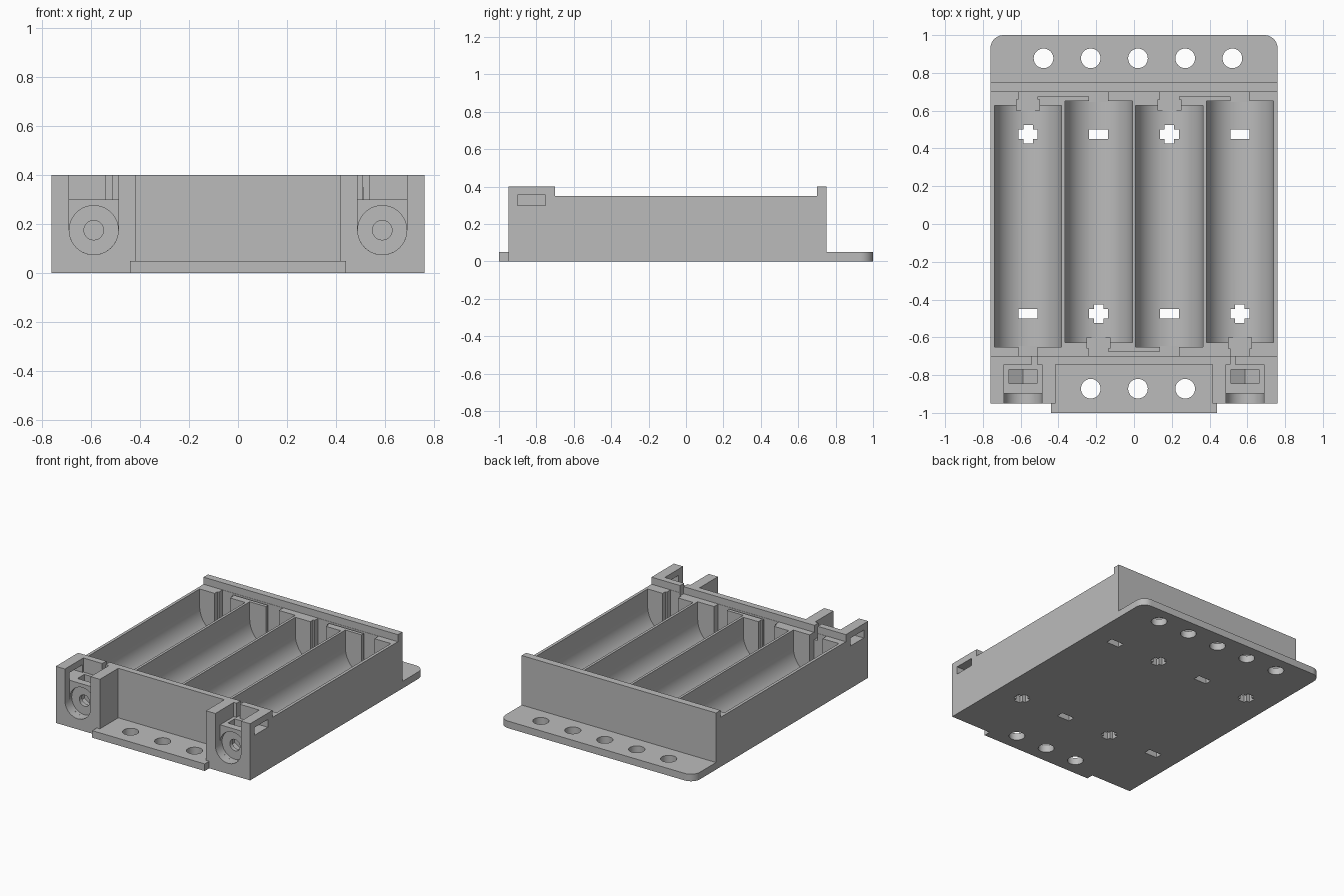
import bpy, bmesh
from math import sin, cos, pi, radians
from mathutils import Vector

cube = bpy.data.objects.get("Cube")
if cube:
    bpy.data.objects.remove(cube, do_unlink=True)

grey = bpy.data.materials.new("matte grey plastic")
grey.use_nodes = True
COLOUR = (0.5, 0.5, 0.5, 1)
grey.diffuse_color = COLOUR
grey.node_tree.nodes["Principled BSDF"].inputs["Base Color"].default_value = COLOUR


def prism(name, profile, axis, lo, hi):
    """Extrude a 2D profile along an axis; the profile uses the other two axes in order."""
    bm = bmesh.new()
    i = "xyz".index(axis)
    verts = []
    for p in profile:
        co = list(p)
        co.insert(i, lo)
        verts.append(bm.verts.new(co))
    face = bm.faces.new(verts)
    out = bmesh.ops.extrude_face_region(bm, geom=[face])
    move = Vector([hi - lo if k == i else 0 for k in range(3)])
    bmesh.ops.translate(bm, vec=move, verts=[v for v in out["geom"] if isinstance(v, bmesh.types.BMVert)])
    bmesh.ops.recalc_face_normals(bm, faces=bm.faces)
    mesh = bpy.data.meshes.new(name)
    bm.to_mesh(mesh)
    bm.free()
    mesh.materials.append(grey)
    ob = bpy.data.objects.new(name, mesh)
    bpy.context.collection.objects.link(ob)
    return ob


def rect(x0, x1, y0, y1):
    return [(x0, y0), (x1, y0), (x1, y1), (x0, y1)]


def arc(cx, cy, r, start, end, n):
    return [(cx + r * cos(radians(start + (end - start) * k / n)),
             cy + r * sin(radians(start + (end - start) * k / n))) for k in range(n + 1)]


def circle(cx, cy, r, n=40):
    return arc(cx, cy, r, 0, 360, n)[:-1]


def trough(cx, cz, r, n=32):
    """Half-round bottom with straight sides, open at the top."""
    return arc(cx, cz, r, 180, 360, n) + [(cx + r, TOP), (cx - r, TOP)]


def cut(target, profile, axis, lo, hi):
    tool = prism("cutter", profile, axis, lo, hi)
    tool.hide_render = True
    mod = target.modifiers.new("cut", "BOOLEAN")
    mod.operation, mod.solver, mod.object = "DIFFERENCE", "EXACT", tool
    bpy.context.view_layer.objects.active = target
    bpy.ops.object.modifier_apply(modifier=mod.name)
    bpy.data.objects.remove(tool, do_unlink=True)


def cut_box(target, x0, x1, y0, y1, z0, z1):
    cut(target, rect(x0, x1, y0, y1), "z", z0, z1)


TOP = 0.6
PITCH, RADIUS, FLOOR = 0.374, 0.178, 0.05
AXIS = FLOOR + RADIUS
cells = [PITCH * (k - 1.5) for k in range(4)]

# Tray body: low side walls, taller rear wall and front block
side = [(-0.95, 0), (0.75, 0), (0.75, 0.4), (0.7, 0.4), (0.7, 0.35),
        (-0.7, 0.35), (-0.7, 0.4), (-0.95, 0.4)]
body = prism("tray_body", side, "x", -0.76, 0.76)
cut_box(body, -0.415, 0.415, -1.1, -0.745, -0.1, TOP)

# Cell troughs, alternating in direction, with contact recesses and polarity holes
for k, x in enumerate(cells):
    d = 1 if k % 2 == 0 else -1          # end that takes the raised terminal
    ends = sorted((0.627 * d, -0.652 * d))
    cut(body, trough(x, AXIS, RADIUS), "y", *ends)
    ya, yb = sorted((0.6 * d, 0.658 * d))
    cut_box(body, x - 0.061, x + 0.061, ya, yb, FLOOR - 0.004, TOP)
    for s in (1, -1):
        ya, yb = sorted((0.645 * s, 0.68 * s))
        cut_box(body, x - 0.05, x + 0.05, ya, yb, FLOOR, TOP)
        cut_box(body, x - 0.05, x + 0.05, 0.475 * s - 0.025, 0.475 * s + 0.025, -0.1, 0.15)
    cut_box(body, x - 0.025, x + 0.025, 0.475 * d - 0.05, 0.475 * d + 0.05, -0.1, 0.15)

# Contact strip slots joining neighbouring cells
for a, b, s in ((0, 1, 1), (2, 3, 1), (1, 2, -1), (0, 0, -1), (3, 3, -1)):
    ya, yb = sorted((0.676 * s, 0.698 * s))
    cut_box(body, cells[a] - 0.05, cells[b] + 0.05, ya, yb, FLOOR, TOP)

# Terminal blocks: pocket, screw bore, nut trap, side window and wire passage
for s, wire in ((-1, -0.527), (1, 0.523)):
    x, z = 0.588 * s, 0.175
    cut(body, trough(x, z, 0.1), "y", -1.0, -0.897)
    cut(body, circle(x, z, 0.1), "y", -0.91, -0.875)
    cut(body, circle(x, z, 0.04, 24), "y", -0.9, -0.75)
    cut_box(body, x - 0.1, x + 0.1, -0.91, -0.745, 0.3, TOP)
    tip = [(x - 0.075, z - 0.043), (x, z - 0.087), (x + 0.075, z - 0.043),
           (x + 0.075, TOP), (x - 0.075, TOP)]
    cut(body, tip, "y", -0.845, -0.77)
    xa, xb = sorted((0.65 * s, 0.9 * s))
    cut_box(body, xa, xb, -0.9, -0.752, 0.3, 0.355)
    cut_box(body, wire - 0.013, wire + 0.013, -0.76, -0.68, 0.3, TOP)

# Rear mounting flange with rounded corners
outline = [(-0.76, 0.75), (0.76, 0.75)] + arc(0.69, 0.93, 0.07, 0, 90, 10) + arc(-0.69, 0.93, 0.07, 90, 180, 10)
rear = prism("rear_flange", outline, "z", 0, 0.05)
for k in range(5):
    cut(rear, circle(0.021 + 0.25 * (k - 2), 0.877, 0.052), "z", -0.1, 0.2)

# Front mounting flange between the terminal blocks
outline = [(-0.44, -1), (0.44, -1), (0.44, -0.95), (0.415, -0.95),
           (0.415, -0.745), (-0.415, -0.745), (-0.415, -0.95), (-0.44, -0.95)]
front = prism("front_flange", outline, "z", 0, 0.05)
for k in range(3):
    cut(front, circle(0.021 + 0.25 * (k - 1), -0.872, 0.052), "z", -0.1, 0.2)

# Smooth curved surfaces while keeping edges crisp
bpy.ops.object.select_all(action="DESELECT")
for ob in (body, rear, front):
    ob.select_set(True)
bpy.context.view_layer.objects.active = body
bpy.ops.object.shade_smooth_by_angle(angle=radians(25))
